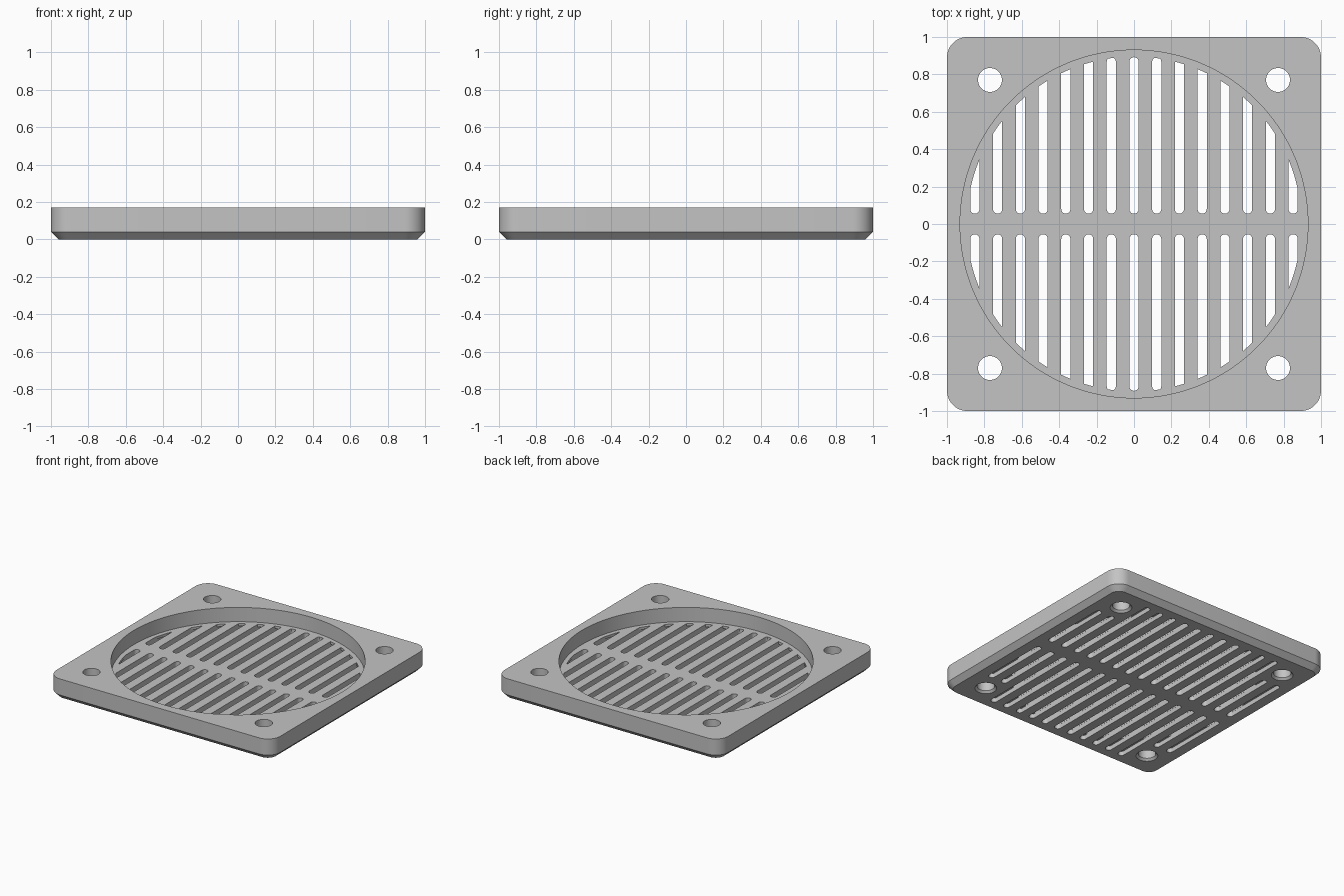
import bpy, bmesh
from math import pi, cos, sin, sqrt

cube = bpy.data.objects.get("Cube")
if cube:
    bpy.data.objects.remove(cube, do_unlink=True)

grey = bpy.data.materials.new("plain grey")
grey.use_nodes = True
colour = (0.55, 0.55, 0.55, 1)
grey.diffuse_color = colour
grey.node_tree.nodes["Principled BSDF"].inputs["Base Color"].default_value = colour

TOP, FLOOR, CHAMFER = 0.17, 0.055, 0.04
SLOT_DEPTH = 0.035
PITCH, HALF_WIDTH = 0.1215, 0.025
CLIP_RADIUS = 0.895


def circle(x, y, r, n):
    return [(x + r * cos(2 * pi * i / n), y + r * sin(2 * pi * i / n)) for i in range(n)]


def rounded_square(half, r, steps=12):
    points = []
    for quarter, (sx, sy) in enumerate([(1, 1), (-1, 1), (-1, -1), (1, -1)]):
        for i in range(steps + 1):
            a = pi / 2 * (quarter + i / steps)
            points.append((sx * (half - r) + r * cos(a), sy * (half - r) + r * sin(a)))
    return points


def slot_outline(x, sy, far, half, clip=None, steps=10):
    """Round-ended slot; its far end may be trimmed by a circle."""
    near, lower, upper = 0.055, [], []
    for i in range(steps + 1):
        a = pi * i / steps
        dx, rise = -half * cos(a), half * sin(a)
        lower.append((x + dx, sy * (near + half - rise)))
        y = far - half + rise
        if clip:
            y = min(y, sqrt(clip ** 2 - (x + dx) ** 2))
        upper.append((x + dx, sy * y))
    return lower + upper[::-1]


def loft(bm, sections):
    """Closed solid through outlines given as (outline, height)."""
    rings = [[bm.verts.new((x, y, z)) for x, y in outline] for outline, z in sections]
    n = len(rings[0])
    for a, b in zip(rings, rings[1:]):
        for i in range(n):
            j = (i + 1) % n
            bm.faces.new((a[i], a[j], b[j], b[i]))
    bm.faces.new(rings[0][::-1])
    bm.faces.new(rings[-1])


def build(name, solids):
    bm = bmesh.new()
    for sections in solids:
        loft(bm, sections)
    bmesh.ops.recalc_face_normals(bm, faces=bm.faces)
    mesh = bpy.data.meshes.new(name)
    bm.to_mesh(mesh)
    bm.free()
    mesh.materials.append(grey)
    obj = bpy.data.objects.new(name, mesh)
    bpy.context.collection.objects.link(obj)
    return obj


# Square frame with rounded corners and a chamfered underside
base = rounded_square(1 - CHAMFER, 0.07)
outer = rounded_square(1, 0.11)
grille = build("vent_grille", [[(base, 0), (outer, CHAMFER), (outer, TOP)]])

# Round recess in the top
recess = build("recess_cutter", [[(circle(0, 0, 0.93, 128), z) for z in (FLOOR, TOP + 0.1)]])

# Corner screw holes, countersunk from below
holes = build("hole_cutter", [
    [(circle(sx * 0.77, sy * 0.77, r, 40), z)
     for r, z in ((0.08, -0.05), (0.08, 0), (0.064, 0.016), (0.064, TOP + 0.1))]
    for sx in (-1, 1) for sy in (-1, 1)])

# Two rows of slots: full length underneath, trimmed to a circle where they pass through
under, through = [], []
for k in range(-7, 8):
    x = k * PITCH
    far = 0.63 if abs(k) > 5 else 0.893
    for sy in (-1, 1):
        wide = slot_outline(x, sy, far, HALF_WIDTH)
        under.append([(wide, -0.05), (wide, SLOT_DEPTH)])
        slim = slot_outline(x, sy, far - 0.001, HALF_WIDTH - 0.0005, CLIP_RADIUS)
        through.append([(slim, 0.02), (slim, FLOOR + 0.03)])
under_slots = build("under_slot_cutter", under)
through_slots = build("through_slot_cutter", through)

# Cut everything out of the frame
bpy.ops.object.select_all(action='DESELECT')
bpy.context.view_layer.objects.active = grille
grille.select_set(True)
for cutter in (recess, holes, under_slots, through_slots):
    cutter.hide_render = True
    mod = grille.modifiers.new(cutter.name, 'BOOLEAN')
    mod.operation = 'DIFFERENCE'
    mod.solver = 'EXACT'
    mod.object = cutter
    bpy.ops.object.modifier_apply(modifier=mod.name)
    bpy.data.objects.remove(cutter, do_unlink=True)

bpy.ops.object.shade_smooth_by_angle(angle=pi / 6)
